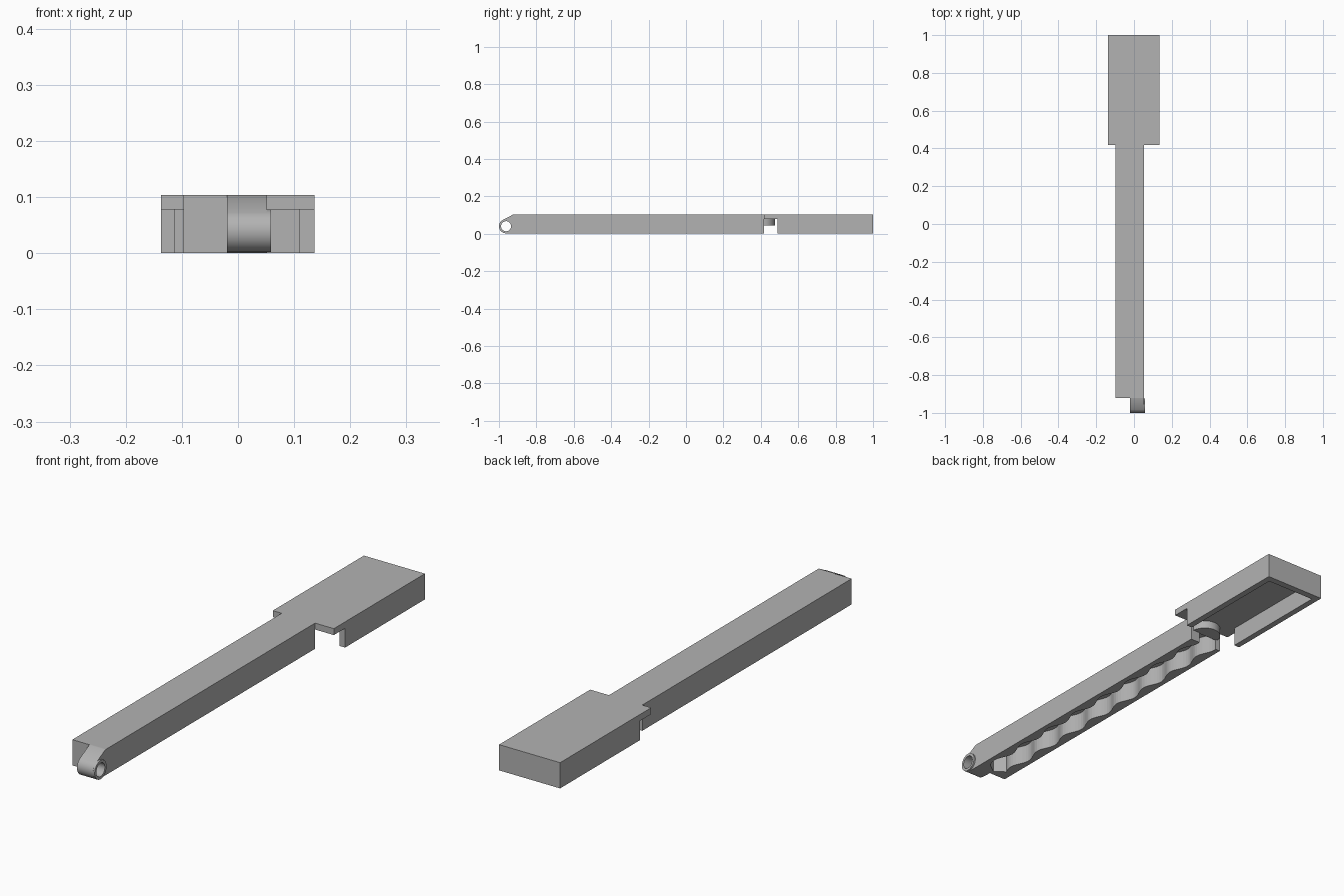
import bpy, bmesh, math
from mathutils import Vector

if "Cube" in bpy.data.objects:
    bpy.data.objects.remove(bpy.data.objects["Cube"])

grey = bpy.data.materials.new("mid grey plastic")
grey.diffuse_color = (0.45, 0.45, 0.45, 1)
grey.use_nodes = True
grey.node_tree.nodes["Principled BSDF"].inputs["Base Color"].default_value = grey.diffuse_color
AXES = {"z": lambda a, b, c: (a, b, c),      # outline in xy, swept along z
        "x": lambda a, b, c: (c, a, b)}      # outline in yz, swept along x


def prism(name, outline, lo, hi, axis="z"):
    """Sweep a closed outline between two heights along an axis."""
    bm = bmesh.new()
    place = AXES[axis]
    base = bm.faces.new([bm.verts.new(place(a, b, lo)) for a, b in outline])
    top = bmesh.ops.extrude_face_region(bm, geom=[base])["geom"]
    shift = Vector(place(0, 0, hi - lo))
    bmesh.ops.translate(bm, vec=shift, verts=[v for v in top if isinstance(v, bmesh.types.BMVert)])
    bmesh.ops.recalc_face_normals(bm, faces=bm.faces)
    mesh = bpy.data.meshes.new(name)
    bm.to_mesh(mesh)
    bm.free()
    mesh.materials.append(grey)
    ob = bpy.data.objects.new(name, mesh)
    bpy.context.collection.objects.link(ob)
    return ob


def rect(x0, x1, y0, y1):
    return [(x0, y0), (x1, y0), (x1, y1), (x0, y1)]


def arc(cx, cy, r, start, end, n):
    return [(cx + r * math.cos(math.radians(start + (end - start) * i / n)),
             cy + r * math.sin(math.radians(start + (end - start) * i / n))) for i in range(n + 1)]


def cut(ob, cutter):
    mod = ob.modifiers.new("cut", "BOOLEAN")
    mod.operation, mod.solver, mod.object = "DIFFERENCE", "EXACT", cutter
    cutter.hide_render = True
    cutter.hide_set(True)


def smooth(ob):
    bpy.ops.object.select_all(action="DESELECT")
    bpy.context.view_layer.objects.active = ob
    ob.select_set(True)
    bpy.ops.object.shade_smooth_by_angle(angle=math.radians(30))


TOP, CEIL = 0.104, 0.078
NECK = 0.418                                  # where shaft meets head

# long shaft, with a serpentine channel open below and at the head end
shaft = prism("shaft", rect(-0.097, 0.052, -0.92, NECK), 0, TOP)
STEPS, START, PERIOD = 96, -0.87, 0.165
ys = [START + (NECK + 0.02 - START) * i / STEPS for i in range(STEPS + 1)]


def wave(y):
    return -0.022 + 0.012 * math.sin(2 * math.pi * (y - START) / PERIOD)


channel = [(wave(y) + 0.042, y) for y in ys] + [(wave(y) - 0.042, y) for y in reversed(ys)]
channel.append((wave(START), START - 0.03))   # pointed closed end
cut(shaft, prism("channel_cutter", channel, -0.05, CEIL))

# wide head: hollow cover whose side walls stop short of the shaft
head = prism("head", rect(-0.137, 0.136, NECK, 1.0), 0, TOP)
cut(head, prism("head_cavity_cutter", rect(-0.112, 0.110, 0.45, 0.972), -0.05, CEIL))
cut(head, prism("head_gap_cutter", rect(-0.2, 0.2, 0.38, 0.49), -0.06, CEIL))

# rounded catch under the cover at the end of the shaft
catch = prism("catch", arc(-0.022, NECK - 0.005, 0.062, 0, 180, 24), 0.045, CEIL + 0.005)

# hinge lug: sloped top flowing into a round pierced barrel
CY, CZ, R = -0.962, 0.040, 0.038
profile = [(-0.915, 0.0), (-0.915, TOP), (-0.922, TOP)] + arc(CY, CZ, R, 122, 270, 28) + [(-0.94, 0.0)]
lug = prism("hinge_lug", profile, -0.02, 0.052, "x")
barrel = prism("hinge_barrel_rim", arc(CY, CZ, R, 0, 352.5, 47), 0.050, 0.059, "x")
pin = prism("pin_hole_cutter", arc(CY, CZ, 0.027, 0, 352.5, 47), -0.1, 0.1, "x")
cut(lug, pin)
cut(barrel, pin)

for part in (shaft, catch, lug, barrel):
    smooth(part)
